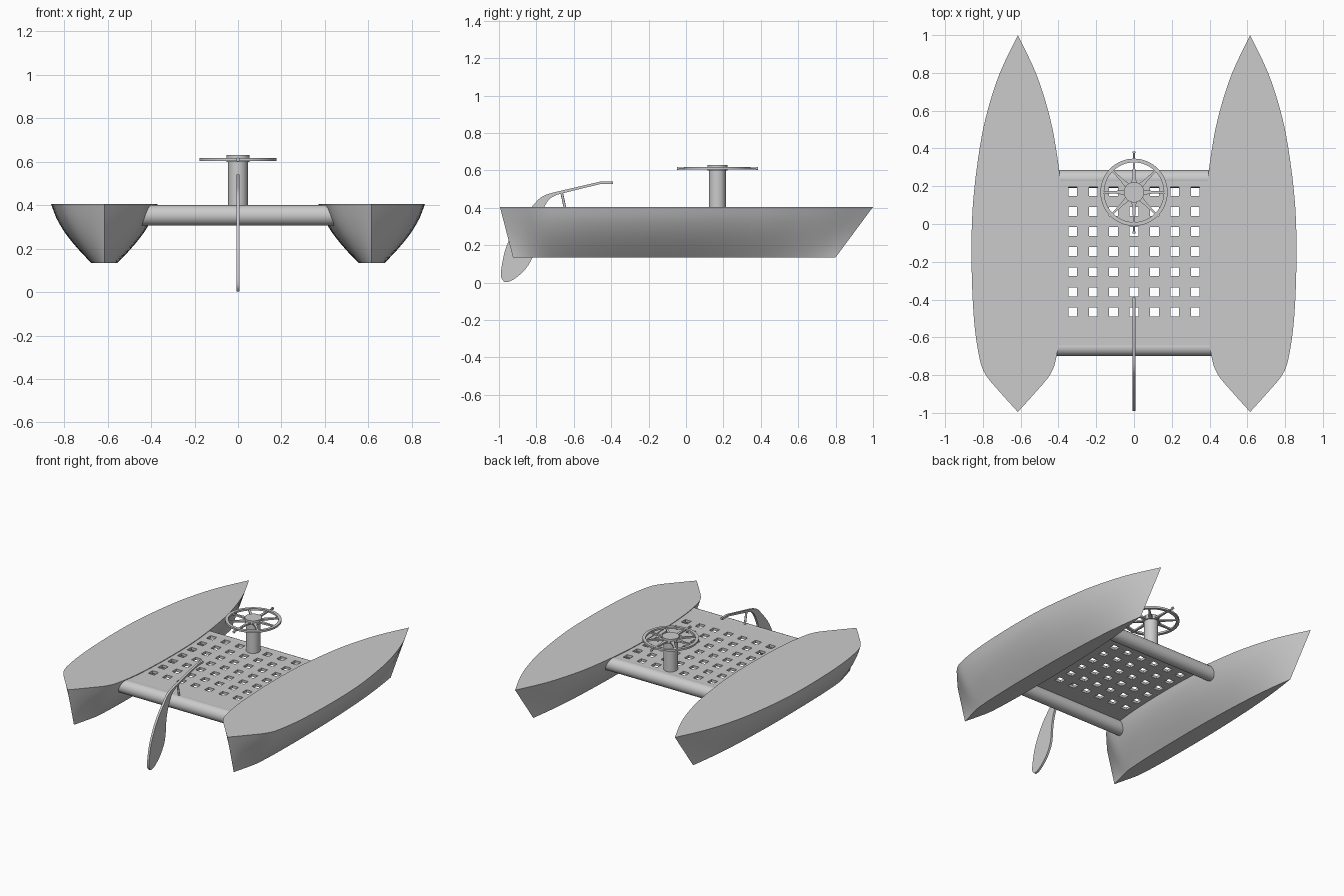
import bpy, bmesh, math
from mathutils import Vector, Matrix

if "Cube" in bpy.data.objects:
    bpy.data.objects.remove(bpy.data.objects["Cube"])


def finish(name, bm, smooth=True):
    bmesh.ops.remove_doubles(bm, verts=bm.verts, dist=1e-5)
    bmesh.ops.recalc_face_normals(bm, faces=bm.faces)
    me = bpy.data.meshes.new(name)
    bm.to_mesh(me)
    bm.free()
    ob = bpy.data.objects.new(name, me)
    bpy.context.collection.objects.link(ob)
    if smooth:
        bpy.context.view_layer.objects.active = ob
        ob.select_set(True)
        bpy.ops.object.shade_smooth_by_angle(angle=math.radians(35))
        ob.select_set(False)
    return ob


def add_rod(bm, a, b, r, r2=None, n=32):
    a, b = Vector(a), Vector(b)
    d = b - a
    m = Matrix.Translation((a + b) / 2) @ d.to_track_quat('Z', 'Y').to_matrix().to_4x4()
    bmesh.ops.create_cone(bm, cap_ends=True, segments=n, radius1=r,
                          radius2=r if r2 is None else r2, depth=d.length, matrix=m)


def rod(name, a, b, r, n=32):
    bm = bmesh.new()
    add_rod(bm, a, b, r, n=n)
    return finish(name, bm)


def add_prism(bm, pts, offset):
    f = bm.faces.new([bm.verts.new(p) for p in pts])
    ex = bmesh.ops.extrude_face_region(bm, geom=[f])
    bmesh.ops.translate(bm, vec=offset,
                        verts=[v for v in ex['geom'] if isinstance(v, bmesh.types.BMVert)])


def spline(p, steps):
    out = []
    for i in range(len(p) - 1):
        a, b, c, d = (Vector(p[min(max(j, 0), len(p) - 1)]) for j in range(i - 1, i + 3))
        for s in range(steps):
            t = s / steps
            out.append(0.5 * (2 * b + (c - a) * t + (2 * a - 5 * b + 4 * c - d) * t * t
                              + (3 * b - a - 3 * c + d) * t ** 3))
    return out + [Vector(p[-1])]


# Hulls: deck outline (position, half width) lofted through section (height, width factor)
outline = spline([(-1, 0), (-.9, .09), (-.8, .172), (-.7, .206), (-.5, .233), (-.2, .245),
                  (.1, .238), (.4, .202), (.6, .16), (.8, .095), (1, 0)], 4)
section = spline([(.405, 1), (.34, .9), (.27, .73), (.2, .5), (.135, .25)], 3)
for side, label in ((-1, "left"), (1, "right")):
    bm = bmesh.new()
    rows = []
    for t, w in outline:
        half = []
        for z, k in section:
            f = (.405 - z) / .27
            stern, bow = -.995 + .07 * f, 1 - .2 * f
            half.append((w * k, stern + (bow - stern) * (t + 1) / 2, z))
        ring = half + [(-x, y, z) for x, y, z in reversed(half)]
        rows.append([bm.verts.new((x + side * .615, y, z)) for x, y, z in ring])
    n = len(rows[0])
    for a, b in zip(rows, rows[1:]):
        for i in range(n):
            j = (i + 1) % n
            bm.faces.new((a[i], a[j], b[j], b[i]))
    finish(label + "_hull", bm)

# Cross beams
rod("front_beam", (-.5, -.653, .353), (.5, -.653, .353), .047)
rod("rear_beam", (-.5, .238, .353), (.5, .238, .353), .047)

# Perforated platform: 7 x 7 square holes
h = .0235
xs, ys = [-.43], [-.655]
for i in range(7):
    xs += [-.324 + .108 * i - h, -.324 + .108 * i + h]
    ys += [-.466 + .1065 * i - h, -.466 + .1065 * i + h]
xs.append(.43)
ys.append(.245)
bm = bmesh.new()
grid = [[bm.verts.new((x, y, .399)) for y in ys] for x in xs]
for i in range(15):
    for j in range(15):
        if not (i % 2 and j % 2):
            bm.faces.new((grid[i][j], grid[i + 1][j], grid[i + 1][j + 1], grid[i][j + 1]))
platform = finish("platform", bm, False)
mod = platform.modifiers.new("thickness", 'SOLIDIFY')
mod.thickness = .018
mod.offset = -1

# Steering post and hub cap
wy = .168
rod("steering_post", (0, wy, .385), (0, wy, .612), .045)
rod("wheel_hub", (0, wy, .6), (0, wy, .63), .054)

# Steering wheel: flat rim, tapered spokes and two end handles
bm = bmesh.new()
profile = [(.158, .604), (.178, .604), (.178, .617), (.158, .617)]
N = 64
rings = [[bm.verts.new((r * math.cos(a), wy + r * math.sin(a), z)) for r, z in profile]
         for a in (2 * math.pi * i / N for i in range(N))]
for i in range(N):
    a, b = rings[i], rings[(i + 1) % N]
    for k in range(4):
        bm.faces.new((a[k], a[(k + 1) % 4], b[(k + 1) % 4], b[k]))
for i in range(8):
    c, s = math.cos(i * math.pi / 4), math.sin(i * math.pi / 4)
    pts = [(.04, -.015), (.09, -.008), (.162, -.005), (.162, .005), (.09, .008), (.04, .015)]
    add_prism(bm, [(u * c - v * s, wy + u * s + v * c, .605) for u, v in pts], (0, 0, .011))
for s in (-1, 1):
    add_rod(bm, (0, wy + s * .165, .61), (0, wy + s * .21, .61), .005, n=12)
    add_rod(bm, (0, wy + s * .207, .61), (0, wy + s * .217, .61), .009, n=12)
finish("steering_wheel", bm)

# Rudder blade and tiller arm as one side profile
back = spline([(-.97, .003), (-.989, .03), (-.985, .09), (-.965, .18), (-.93, .26),
               (-.885, .335), (-.825, .405), (-.77, .46), (-.7, .484)], 3)
front = spline([(-.69, .47), (-.73, .447), (-.76, .4), (-.785, .34), (-.8, .27), (-.805, .2),
                (-.82, .135), (-.86, .07), (-.91, .025), (-.945, .005)], 3)
arm = [(-.455, .541), (-.39, .541), (-.39, .528), (-.455, .528)]
bm = bmesh.new()
add_prism(bm, [(-.0075, y, z) for y, z in [*back, *arm, *front]], (.015, 0, 0))
finish("rudder_and_tiller", bm)

# Tiller support strut
rod("tiller_strut", (0, -.645, .39), (0, -.665, .483), .007, n=12)
